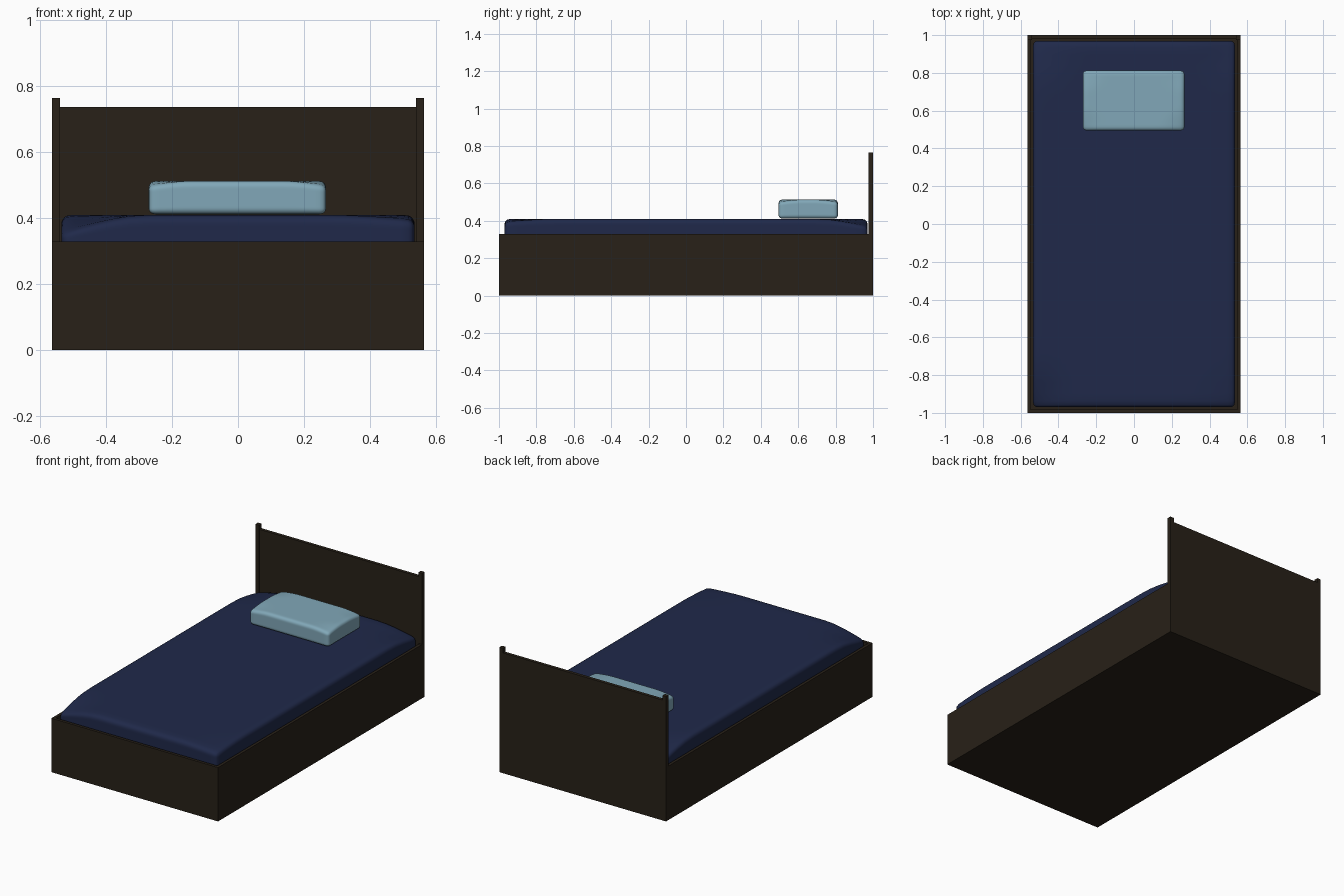
import bpy, bmesh, math
from mathutils import Vector

if "Cube" in bpy.data.objects:
    bpy.data.objects.remove(bpy.data.objects["Cube"])


def material(name, rgb):
    m = bpy.data.materials.new(name)
    m.diffuse_color = (*rgb, 1)
    m.use_nodes = True
    m.node_tree.nodes["Principled BSDF"].inputs["Base Color"].default_value = m.diffuse_color
    return m


WOOD = material("dark_wood", (0.021, 0.015, 0.009))
NAVY = material("navy_cloth", (0.014, 0.022, 0.068))
BLUE = material("pale_blue_cloth", (0.22, 0.39, 0.48))


def finish(name, bm, mat):
    bmesh.ops.recalc_face_normals(bm, faces=bm.faces)
    me = bpy.data.meshes.new(name)
    bm.to_mesh(me)
    bm.free()
    ob = bpy.data.objects.new(name, me)
    bpy.context.collection.objects.link(ob)
    me.materials.append(mat)
    return ob


def cube(lo, hi):
    bm = bmesh.new()
    bmesh.ops.create_cube(bm, size=1)
    for v in bm.verts:
        v.co = Vector([(a + b) / 2 + c * (b - a) for a, b, c in zip(lo, hi, v.co)])
    return bm


def cushion(name, lo, hi, r, droop, reach, mat):
    """Rounded box whose four top corners sag; droop is keyed by (x sign, y sign)."""
    bm = bmesh.new()
    bmesh.ops.create_cube(bm, size=2)
    bmesh.ops.subdivide_edges(bm, edges=bm.edges[:], cuts=23, use_grid_fill=True)
    mid = [(a + b) / 2 for a, b in zip(lo, hi)]
    half = [(b - a) / 2 for a, b in zip(lo, hi)]
    for v in bm.verts:
        # crowd the grid towards the edges, then round them
        p = Vector([math.sin(c * math.pi / 2) * h for c, h in zip(v.co, half)])
        core = Vector([max(r - h, min(h - r, c)) for c, h in zip(p, half)])
        p = core + (p - core).normalized() * r
        height = (p.z + half[2]) / (2 * half[2])
        for (sx, sy), amount in droop.items():
            d = math.hypot(p.x - sx * half[0], p.y - sy * half[1])
            p.z -= amount * height * max(0, 1 - d / reach) ** 1.5
        v.co = p + Vector(mid)
    ob = finish(name, bm, mat)
    for f in ob.data.polygons:
        f.use_smooth = True
    return ob


# Box base with a shallow tray for the mattress
bm = cube((-0.565, -1, 0), (0.565, 1, 0.33))
bm.normal_update()
top = max(bm.faces, key=lambda f: f.calc_center_median().z)
bmesh.ops.inset_region(bm, faces=[top], thickness=0.025)
floor = bmesh.ops.extrude_face_region(bm, geom=[top])["geom"]
for v in floor:
    if isinstance(v, bmesh.types.BMVert):
        v.co.z = 0.23
bmesh.ops.delete(bm, geom=[top], context='FACES_ONLY')
finish("bed_base", bm, WOOD)

# Headboard panel between two taller posts
finish("headboard_panel", cube((-0.54, 0.98, 0.33), (0.54, 1, 0.737)), WOOD)
for side, x in (("left", -0.565), ("right", 0.54)):
    finish(side + "_headboard_post", cube((x, 0.975, 0.33), (x + 0.025, 1, 0.765)), WOOD)

# Mattress, sagging unevenly at its corners
cushion("mattress", (-0.536, -0.97, 0.232), (0.536, 0.97, 0.41), 0.028,
        {(-1, -1): 0.055, (1, -1): 0.015, (-1, 1): 0.045, (1, 1): 0.04}, 0.25, NAVY)

# Pillow
cushion("pillow", (-0.271, 0.495, 0.412), (0.267, 0.812, 0.513), 0.02,
        {(x, y): 0.014 for x in (-1, 1) for y in (-1, 1)}, 0.12, BLUE)
